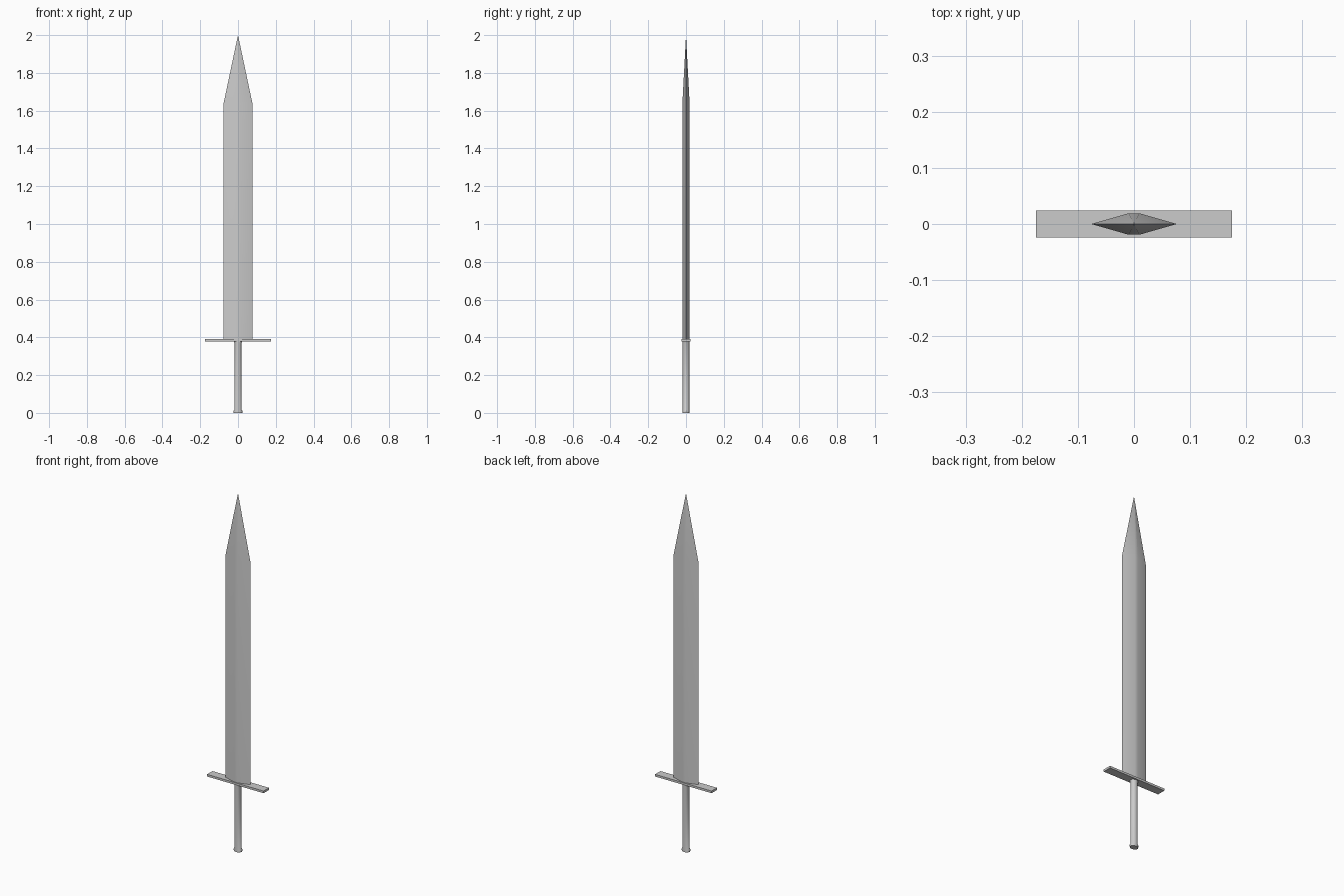
import bpy, bmesh, math

if "Cube" in bpy.data.objects:
    bpy.data.objects.remove(bpy.data.objects["Cube"])


def loft(name, rings, smooth=40):
    """Skin a stack of equal-sized rings of 3D points; cap both ends."""
    bm = bmesh.new()
    loops = [[bm.verts.new(p) for p in ring] for ring in rings]
    n = len(loops[0])
    for a, b in zip(loops, loops[1:]):
        for i in range(n):
            j = (i + 1) % n
            bm.faces.new((a[i], a[j], b[j], b[i]))
    bm.faces.new(loops[0][::-1])
    bm.faces.new(loops[-1])
    bmesh.ops.remove_doubles(bm, verts=bm.verts, dist=1e-5)
    bmesh.ops.recalc_face_normals(bm, faces=bm.faces)
    mesh = bpy.data.meshes.new(name)
    bm.to_mesh(mesh)
    bm.free()
    obj = bpy.data.objects.new(name, mesh)
    bpy.context.collection.objects.link(obj)
    bpy.ops.object.select_all(action='DESELECT')
    bpy.context.view_layer.objects.active = obj
    obj.select_set(True)
    bpy.ops.object.shade_smooth_by_angle(angle=math.radians(smooth))
    return obj


def section(points, z, s=1.0):
    return [(x * s, y * s, z) for x, y in points]


def ellipse(rx, ry, z, n=16):
    return [(rx * math.cos(2 * math.pi * i / n), ry * math.sin(2 * math.pi * i / n), z)
            for i in range(n)]


# Blade: flattened diamond section, straight then tapering to a point
diamond = [(0.076, 0), (0.01, 0.019), (-0.01, 0.019),
           (-0.076, 0), (-0.01, -0.019), (0.01, -0.019)]
loft("blade", [section(diamond, 0.385), section(diamond, 1.64),
               section(diamond, 2.0, 0.0005)])

# Crossguard: thin flat bar
bar = [(0.175, 0.024), (-0.175, 0.024), (-0.175, -0.024), (0.175, -0.024)]
loft("crossguard", [section(bar, 0.378), section(bar, 0.39)])

# Grip with a flared pommel and a small collar under the guard
profile = [(0.023, 0.0), (0.024, 0.01), (0.019, 0.016),
           (0.018, 0.368), (0.023, 0.38)]
loft("grip", [ellipse(rx, 0.018, z) for rx, z in profile])
